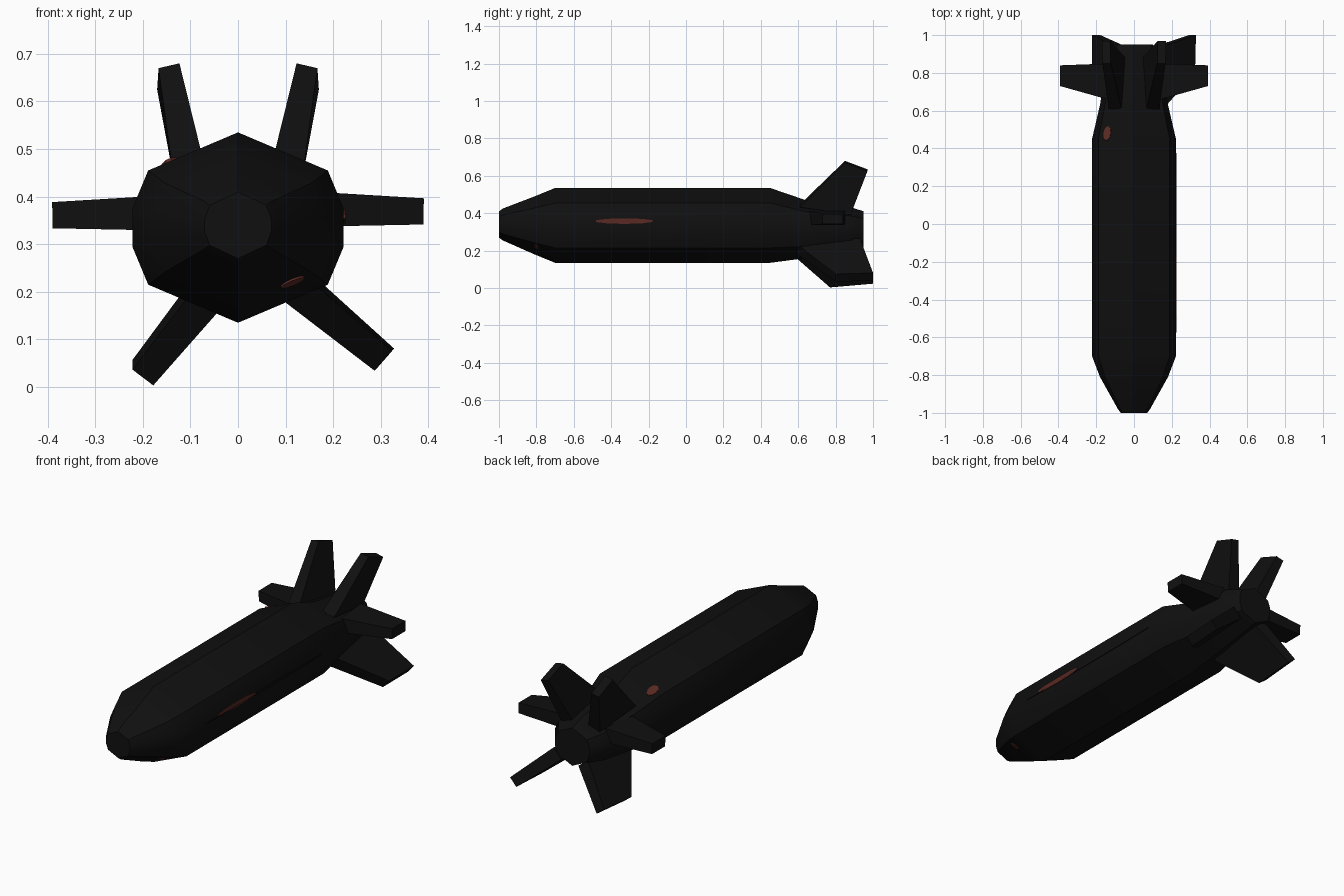
import bpy, bmesh, math
from mathutils import Vector, Matrix

cube = bpy.data.objects.get("Cube")
if cube:
    bpy.data.objects.remove(cube, do_unlink=True)


def material(name, rgb):
    m = bpy.data.materials.new(name)
    m.use_nodes = True
    m.diffuse_color = (*rgb, 1)
    bsdf = m.node_tree.nodes["Principled BSDF"]
    bsdf.inputs["Base Color"].default_value = (*rgb, 1)
    bsdf.inputs["Roughness"].default_value = 0.8
    return m


BLACK = material("matte black", (0.005, 0.005, 0.005))
RED = material("rust red", (0.10, 0.022, 0.017))


def finish(bm, name, mat, smooth=None):
    bmesh.ops.recalc_face_normals(bm, faces=bm.faces)
    mesh = bpy.data.meshes.new(name)
    bm.to_mesh(mesh)
    bm.free()
    ob = bpy.data.objects.new(name, mesh)
    bpy.context.collection.objects.link(ob)
    mesh.materials.append(mat)
    if smooth:
        bpy.ops.object.select_all(action="DESELECT")
        ob.select_set(True)
        bpy.context.view_layer.objects.active = ob
        bpy.ops.object.shade_smooth_by_angle(angle=math.radians(smooth))
    return ob


# Hull: a ten-sided section lofted along the length
half = [(0, 1), (0.85, 0.6), (1, 0.2), (1, -0.2), (0.85, -0.6), (0, -1)]
section = half + [(-x, z) for x, z in half[-2:0:-1]]
stations = [  # y, half width, half height, centre z
    (-1, 0.07, 0.07, 0.34), (-0.98, 0.085, 0.085, 0.34),
    (-0.81, 0.18, 0.155, 0.335), (-0.7, 0.222, 0.2, 0.335),
    (0.45, 0.222, 0.2, 0.335), (0.64, 0.178, 0.155, 0.315),
    (0.88, 0.15, 0.118, 0.315), (0.95, 0.1, 0.1, 0.31)]
bm = bmesh.new()
rings = [[bm.verts.new((x * rx, y, cz + z * rz)) for x, z in section]
         for y, rx, rz, cz in stations]
for a, b in zip(rings, rings[1:]):
    for i in range(len(section)):
        j = (i + 1) % len(section)
        bm.faces.new((a[i], a[j], b[j], b[i]))
bm.faces.new(rings[0])
bm.faces.new(rings[-1])
hull = finish(bm, "hull", BLACK, 35)


# Tail fins: tapered slabs given by their centre-plane corners
def fin(name, corners, root=0.07, tip=0.045):
    p = [Vector(c) for c in corners]
    n = (p[1] - p[0]).cross(p[3] - p[0])
    n.y = 0
    n.normalize()
    bm = bmesh.new()
    sides = [[bm.verts.new(v + n * s * t / 2)
              for v, t in zip(p, (root, tip, tip, root))] for s in (1, -1)]
    for f in sides:
        bm.faces.new(f)
    for i in range(4):
        j = (i + 1) % 4
        bm.faces.new((sides[0][i], sides[0][j], sides[1][j], sides[1][i]))
    finish(bm, name, BLACK)


for side, label in ((1, "left"), (-1, "right")):
    z = 0.37 + 0.004 * side
    fin(label + "_side_fin", [(0.14 * side, 0.66, z), (0.39 * side, 0.73, z - 0.005),
                              (0.39 * side, 0.84, z - 0.005), (0.12 * side, 0.85, z)], 0.075, 0.055)
    fin(label + "_upper_fin", [(0.1 * side, 0.61, 0.44), (0.145 * side, 0.85, 0.675),
                               (0.148 * side, 0.97, 0.63), (0.08 * side, 0.88, 0.4)])
fin("left_lower_fin", [(0.115, 0.59, 0.21), (0.305, 0.8, 0.055),
                       (0.31, 1, 0.06), (0.1, 0.93, 0.24)], tip=0.055)
fin("right_lower_fin", [(-0.06, 0.58, 0.19), (-0.2, 0.77, 0.02),
                        (-0.2, 1, 0.04), (-0.05, 0.93, 0.23)], tip=0.055)


# Painted marks: thin discs laid on the hull surface
def mark(name, near, along, length, width, mat=RED):
    _, spot, n, _ = hull.closest_point_on_mesh(Vector(near))
    u = Vector(along)
    u = (u - n * u.dot(n)).normalized()
    v = n.cross(u)
    frame = Matrix((u * length, v * width, n)).transposed().to_4x4()
    frame.translation = spot
    bm = bmesh.new()
    bmesh.ops.create_cone(bm, cap_ends=True, segments=10, radius1=0.5,
                          radius2=0.5, depth=0.008, matrix=frame)
    finish(bm, name, mat)


mark("side_mark", (0.25, -0.33, 0.358), (0, 1, 0), 0.32, 0.03)
mark("nose_mark", (0.115, -0.8, 0.22), (0.8, 0, 0.5), 0.055, 0.03)
mark("top_mark", (-0.147, 0.485, 0.48), (0, 1, 0), 0.08, 0.042)
mark("side_seam", (0.25, -0.1, 0.352), (0, 1, 0), 1.0, 0.012, BLACK)
